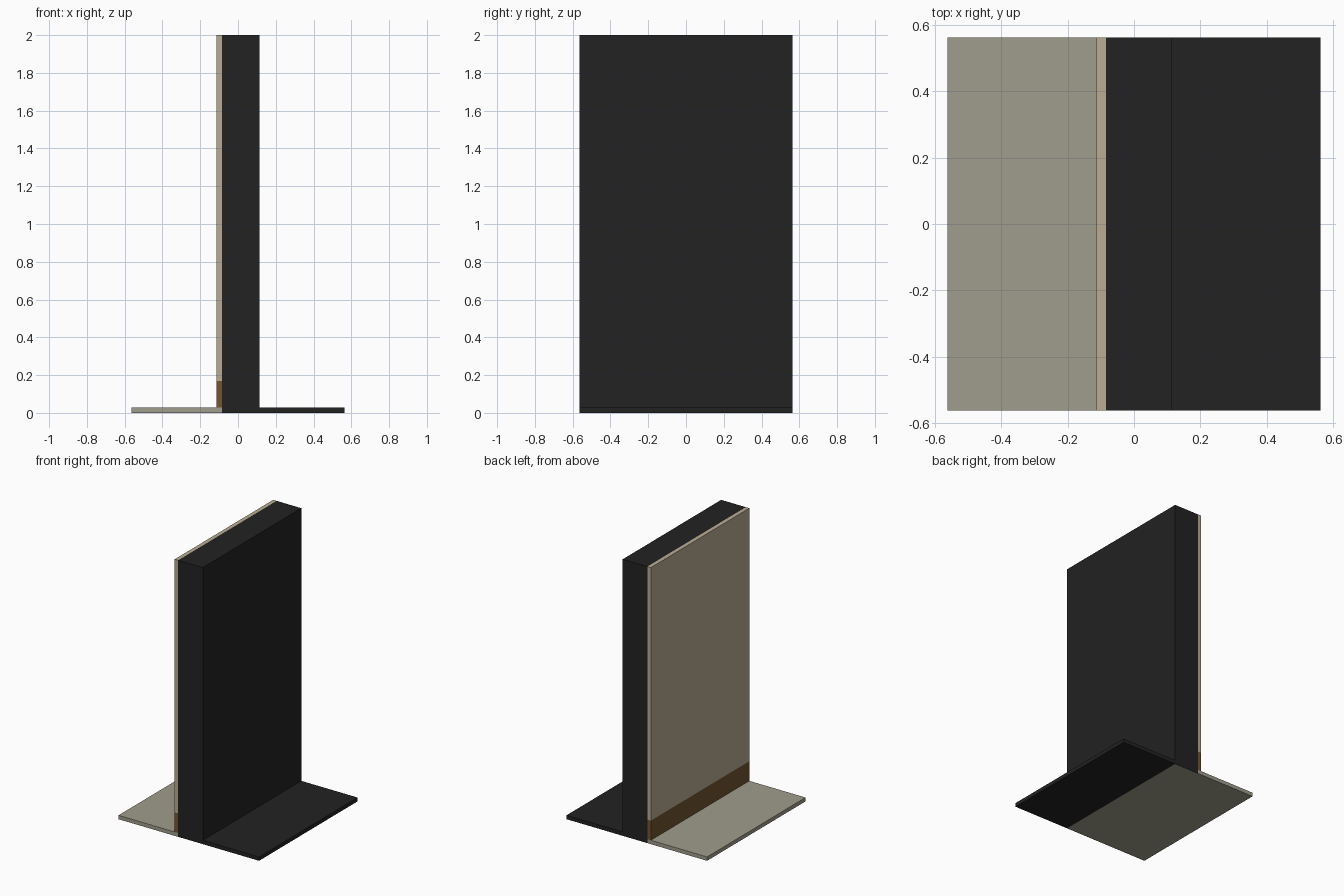
import bpy, bmesh

if "Cube" in bpy.data.objects:
    bpy.data.objects.remove(bpy.data.objects["Cube"])

def material(name, rgb):
    m = bpy.data.materials.new(name)
    m.diffuse_color = (*rgb, 1)
    m.use_nodes = True
    m.node_tree.nodes["Principled BSDF"].inputs["Base Color"].default_value = m.diffuse_color
    return m

DARK = material("charcoal", (0.016, 0.016, 0.016))
FLOOR = material("grey beige", (0.352, 0.337, 0.262))
WALL = material("warm beige", (0.497, 0.413, 0.296))
BROWN = material("wood brown", (0.171, 0.091, 0.026))

HALF = 0.5625      # half of the footprint
W = 0.1125         # half of the wall thickness
T = 0.028          # thickness of slabs and panel
SEAM = -W + T      # where the panel meets the wall core
SKIRT = 0.17       # top of the skirting board

def box(name, x0, x1, z0, z1, mat, under=None):
    bm = bmesh.new()
    bmesh.ops.create_cube(bm, size=1)
    for v in bm.verts:
        v.co = (x0 if v.co.x < 0 else x1,
                -HALF if v.co.y < 0 else HALF,
                z0 if v.co.z < 0 else z1)
    bm.normal_update()
    mesh = bpy.data.meshes.new(name)
    mesh.materials.append(mat)
    if under:
        mesh.materials.append(under)
        for f in bm.faces:
            f.material_index = int(f.normal.z < -0.5)
    bm.to_mesh(mesh)
    bm.free()
    obj = bpy.data.objects.new(name, mesh)
    bpy.context.collection.objects.link(obj)

# Floor slabs on both sides of the wall
box("inner_floor", -HALF, SEAM, 0, T, FLOOR)
box("outer_floor", W, HALF, 0, T, DARK)
# Wall core, with the inner floor colour on its underside
box("wall_core", SEAM, W, 0, 2, DARK, under=FLOOR)
# Inner wall panel standing on a flush skirting board
box("skirting_board", -W, SEAM, T, SKIRT, BROWN)
box("inner_wall_panel", -W, SEAM, SKIRT, 2, WALL)
